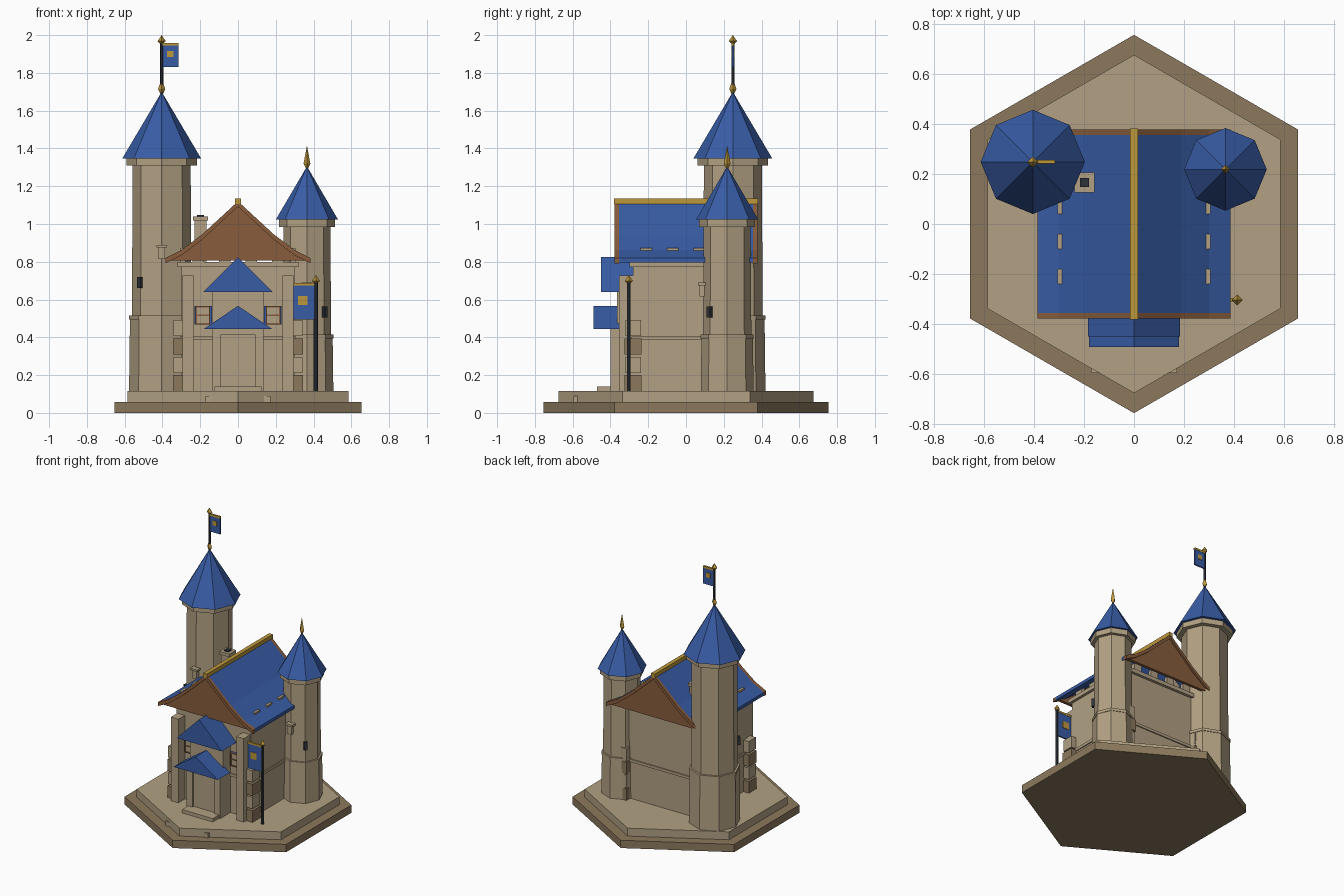
import bpy, bmesh
from math import cos, sin, pi, radians
from mathutils import Matrix

cube = bpy.data.objects.get("Cube")
if cube:
    bpy.data.objects.remove(cube)


def material(name, rgb):
    lin = [((c / 255 + 0.055) / 1.055) ** 2.4 for c in rgb] + [1]
    m = bpy.data.materials.new(name)
    m.use_nodes = True
    m.diffuse_color = lin
    m.node_tree.nodes["Principled BSDF"].inputs["Base Color"].default_value = lin
    return m


STONE = material("pale stone", (178, 161, 131))
DARK_STONE = material("brown stone", (140, 121, 93))
BLUE = material("blue tiles", (56, 92, 165))
WOOD = material("brown wood", (135, 92, 60))
GOLD = material("gold", (190, 152, 60))
IRON = material("dark iron", (44, 50, 56))


def finish(name, bm, mat):
    bmesh.ops.recalc_face_normals(bm, faces=bm.faces)
    me = bpy.data.meshes.new(name)
    bm.to_mesh(me)
    bm.free()
    me.materials.append(mat)
    ob = bpy.data.objects.new(name, me)
    bpy.context.collection.objects.link(ob)
    return ob


def box(name, mat, x, y, z, turn=0):
    """Box from (min, max) ranges, optionally turned about its own centre."""
    bm = bmesh.new()
    bmesh.ops.create_cube(bm, size=1)
    for v in bm.verts:
        for i, (lo, hi) in enumerate((x, y, z)):
            v.co[i] *= hi - lo
    bmesh.ops.rotate(bm, verts=bm.verts, matrix=Matrix.Rotation(turn, 3, 'Z'))
    mid = [sum(r) / 2 for r in (x, y, z)]
    bmesh.ops.translate(bm, verts=bm.verts, vec=mid)
    return finish(name, bm, mat)


def lathe(name, mat, cx, cy, profile, sides=8, phase=0.0):
    """Faceted solid of revolution from (radius, z) pairs."""
    bm = bmesh.new()
    rings = []
    for r, z in profile:
        if r == 0:
            rings.append([bm.verts.new((cx, cy, z))] * sides)
        else:
            angles = [phase + 2 * pi * i / sides for i in range(sides)]
            rings.append([bm.verts.new((cx + r * cos(a), cy + r * sin(a), z)) for a in angles])
    for low, high in zip(rings, rings[1:]):
        for i in range(sides):
            j = (i + 1) % sides
            corners = dict.fromkeys((low[i], low[j], high[j], high[i]))
            bm.faces.new(list(corners))
    for ring, (r, z) in ((rings[0], profile[0]), (rings[-1], profile[-1])):
        if r > 0:
            bm.faces.new(ring)
    return finish(name, bm, mat)


def prism(name, mat, outline, y0, y1):
    """Outline of (x, z) points extruded along y."""
    bm = bmesh.new()
    face = bm.faces.new([bm.verts.new((x, y0, z)) for x, z in outline])
    moved = bmesh.ops.extrude_face_region(bm, geom=[face])["geom"]
    verts = [g for g in moved if isinstance(g, bmesh.types.BMVert)]
    bmesh.ops.translate(bm, verts=verts, vec=(0, y1 - y0, 0))
    return finish(name, bm, mat)


def finial(name, x, y, z, r, h):
    lathe(name, GOLD, x, y, [(r * 0.4, z), (r, z + h * 0.3), (0, z + h)], 4)


def banner(name, x0, x1, y, z0, z1, badge_x, badge_z, badge):
    box(name + "_cloth", BLUE, (x0, x1), (y - 0.005, y + 0.005), (z0, z1))
    box(name + "_bar", GOLD, (x0, x1), (y - 0.007, y + 0.007), (z1, z1 + 0.014))
    box(name + "_badge", GOLD, (badge_x - badge, badge_x + badge), (y - 0.008, y + 0.008),
        (badge_z - badge, badge_z + badge))


# Hexagonal base
lathe("base_lower", DARK_STONE, 0, 0, [(0.755, 0), (0.755, 0.057)], 6, pi / 2)
lathe("base_upper", STONE, 0, 0, [(0.675, 0.057), (0.675, 0.115)], 6, pi / 2)


# Towers
def tower(name, x, y, r, top, band, eave, apex, slit, slit_z, lamp_z):
    lathe(name + "_shaft", STONE, x, y,
          [(r * 1.06, 0.115), (r * 1.03, band), (r * 0.97, band), (r * 0.94, top)])
    lathe(name + "_band", STONE, x, y, [(r * 1.06, band - 0.01), (r * 1.06, band + 0.01)])
    lathe(name + "_cornice", STONE, x, y, [(eave * 0.9, top), (eave * 0.9, top + 0.04)])
    lathe(name + "_roof", BLUE, x, y, [(eave, top + 0.038), (0, apex)])
    sx, sy = x + r * cos(slit), y + r * sin(slit)
    box(name + "_arrow_slit", IRON, (sx - 0.012, sx + 0.012), (sy - 0.009, sy + 0.009),
        (slit_z - 0.029, slit_z + 0.029), slit + pi / 2)
    box(name + "_bracket", STONE, (x - 0.017, x + 0.017), (y - r - 0.014, y - r + 0.03),
        (lamp_z, lamp_z + 0.065))
    box(name + "_bracket_cap", STONE, (x - 0.028, x + 0.028), (y - r - 0.022, y - r + 0.03),
        (lamp_z + 0.06, lamp_z + 0.075))


tower("tall_tower", -0.404, 0.248, 0.163, 1.31, 0.505, 0.208, 1.70, radians(-135), 0.69, 0.815)
tower("short_tower", 0.365, 0.218, 0.132, 0.985, 0.405, 0.165, 1.305, radians(-45), 0.535, 0.615)
lathe("short_tower_spike", GOLD, 0.365, 0.218, [(0.006, 1.295), (0.018, 1.32), (0, 1.415)], 4)
lathe("tall_tower_pole", IRON, -0.404, 0.248, [(0.009, 1.69), (0.009, 1.96)], 6)
finial("tall_tower_pole_foot", -0.404, 0.248, 1.69, 0.019, 0.08)
finial("tall_tower_pole_tip", -0.404, 0.248, 1.955, 0.022, 0.045)
banner("tower_flag", -0.404, -0.315, 0.248, 1.83, 1.945, -0.358, 1.90, 0.017)

# Hall walls
box("hall_walls", STONE, (-0.3, 0.3), (-0.28, 0.28), (0.115, 0.78))
box("hall_band", STONE, (-0.308, 0.308), (-0.288, 0.288), (0.385, 0.405))
box("hall_cornice", STONE, (-0.32, 0.32), (-0.3, 0.3), (0.772, 0.8))
for i in range(4):
    p = -0.21 + 0.14 * i
    for s in (-1, 1):
        box("side_merlon", STONE, (s * 0.292 - 0.013, s * 0.292 + 0.013), (p - 0.03, p + 0.03), (0.8, 0.872))
        box("end_merlon", STONE, (p - 0.03, p + 0.03), (s * 0.28 - 0.013, s * 0.28 + 0.013), (0.8, 0.85))

# Corner stones in alternating colours
for sx in (-1, 1):
    for sy in (-1, 1):
        for i in range(4):
            z, h = 0.115 + i * 0.097, 0.045 - 0.004 * (i % 2)
            cx, cy = sx * 0.3, sy * 0.28
            box("corner_stone", STONE if i % 2 else DARK_STONE, (cx - h, cx + h), (cy - h, cy + h),
                (z, z + 0.085))

# Flared hall roof
half = [(0, 1.12), (0.19, 0.945), (0.3, 0.862), (0.385, 0.82)]
upper = [(-x, z) for x, z in reversed(half[1:])] + half


def shell(drop):
    return upper + [(x, z - drop) for x, z in reversed(upper)]


prism("hall_roof", BLUE, shell(0.024), -0.355, 0.355)
for s in (-1, 1):
    prism("gable_panel", WOOD, upper + [(0.37, 0.808), (-0.37, 0.808)], s * 0.345, s * 0.366)
    prism("barge_board", WOOD, shell(0.028), s * 0.352, s * 0.378)
box("ridge_cap", GOLD, (-0.015, 0.015), (-0.382, 0.382), (1.105, 1.134))

# Chimney
box("chimney", STONE, (-0.23, -0.166), (0.133, 0.197), (0.8, 1.02))
box("chimney_cap", STONE, (-0.238, -0.158), (0.125, 0.205), (1.018, 1.04))
box("chimney_flue", IRON, (-0.216, -0.18), (0.147, 0.183), (1.04, 1.048))

# Front bay and porch
box("front_bay", STONE, (-0.135, 0.135), (-0.365, -0.27), (0.115, 0.65))
prism("bay_roof", BLUE, [(-0.183, 0.64), (0.183, 0.64), (0, 0.825)], -0.45, -0.27)
prism("porch_roof", BLUE, [(-0.18, 0.445), (0.18, 0.445), (0, 0.567)], -0.49, -0.35)
box("porch_lintel", STONE, (-0.135, 0.135), (-0.4, -0.36), (0.415, 0.446))
box("door", STONE, (-0.09, 0.09), (-0.385, -0.36), (0.115, 0.42))
box("door_step", STONE, (-0.125, 0.125), (-0.47, -0.38), (0.115, 0.14))

# Paired front details
for s in (-1, 1):
    def across(a, b):
        return tuple(sorted((s * a, s * b)))
    box("porch_jamb", STONE, across(0.09, 0.135), (-0.4, -0.36), (0.115, 0.42))
    box("front_pilaster", STONE, across(0.235, 0.295), (-0.355, -0.27), (0.115, 0.727))
    box("base_stone", STONE, across(0.138, 0.172), (-0.595, -0.57), (0.057, 0.09))
    box("window_shutters", BLUE, across(0.137, 0.23), (-0.29, -0.279), (0.468, 0.565))
    box("window_pane", STONE, across(0.152, 0.217), (-0.296, -0.279), (0.475, 0.56))
    for x in (0.147, 0.217):
        box("window_post", WOOD, across(x, x + 0.007), (-0.301, -0.279), (0.468, 0.565))
    for z in (0.468, 0.513, 0.558):
        box("window_rail", WOOD, across(0.147, 0.224), (-0.301, -0.279), (z, z + 0.007))

# Standing banner
lathe("banner_pole", IRON, 0.412, -0.303, [(0.011, 0.115), (0.011, 0.7)], 6)
finial("banner_pole_tip", 0.412, -0.303, 0.685, 0.022, 0.045)
banner("banner", 0.295, 0.41, -0.303, 0.495, 0.674, 0.342, 0.595, 0.025)
